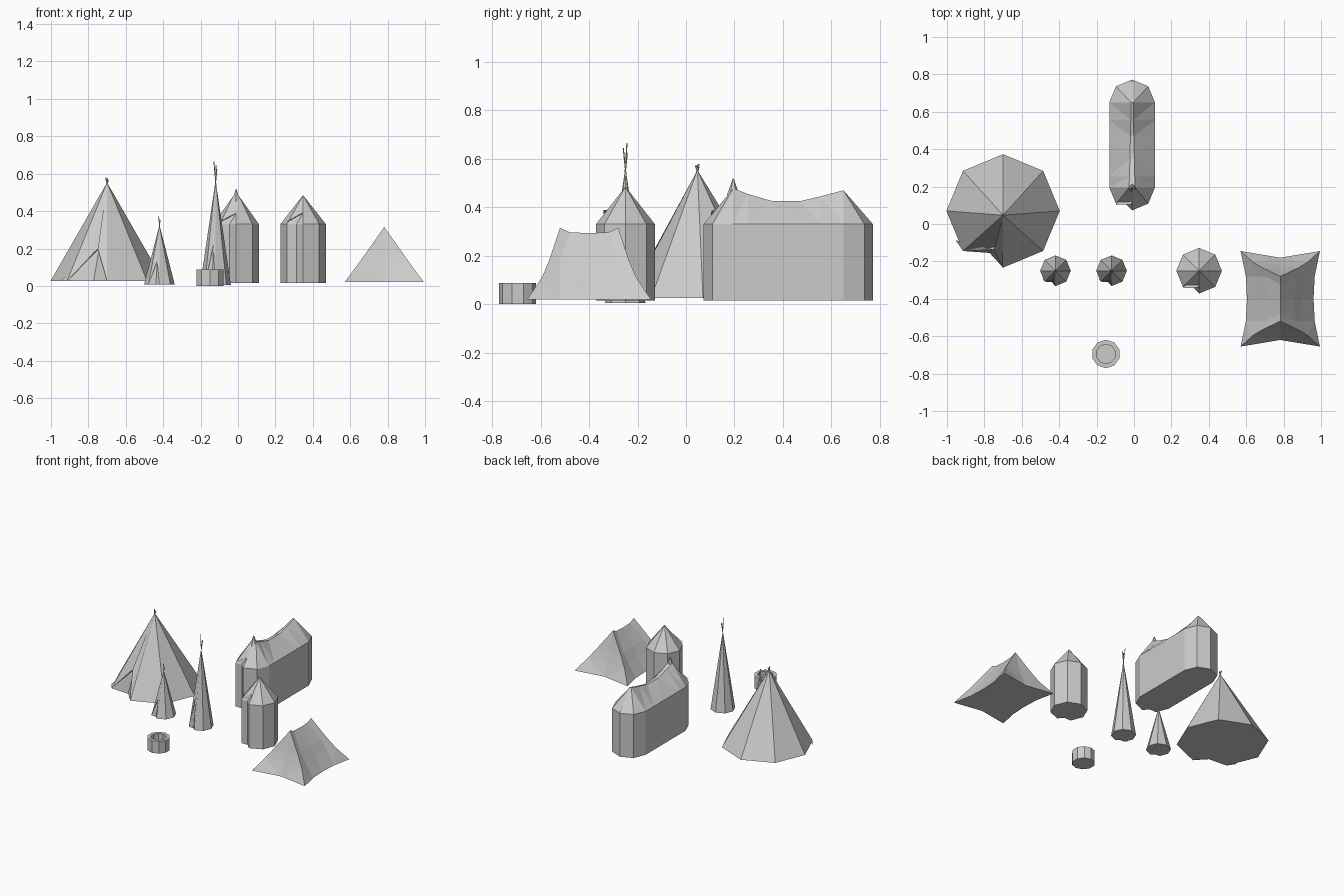
import bpy, bmesh
from math import sin, cos, radians
from mathutils import Vector

if "Cube" in bpy.data.objects:
    bpy.data.objects.remove(bpy.data.objects["Cube"])


def make(name, verts, faces, loc=(0, 0, 0)):
    bm = bmesh.new()
    vs = [bm.verts.new(Vector(v) + Vector(loc)) for v in verts]
    for f in faces:
        bm.faces.new([vs[i] for i in f])
    bmesh.ops.remove_doubles(bm, verts=bm.verts, dist=0.0005)
    bmesh.ops.triangulate(bm, faces=[f for f in bm.faces if len(f.verts) in (4, 5)])
    bmesh.ops.recalc_face_normals(bm, faces=bm.faces)
    me = bpy.data.meshes.new(name)
    bm.to_mesh(me)
    bm.free()
    ob = bpy.data.objects.new(name, me)
    bpy.context.collection.objects.link(ob)
    return ob


def stick(name, a, b, r):
    a, b = Vector(a), Vector(b)
    bpy.ops.mesh.primitive_cylinder_add(vertices=5, radius=r, depth=(b - a).length, location=(a + b) / 2)
    ob = bpy.context.object
    ob.name = name
    ob.rotation_mode = 'QUATERNION'
    ob.rotation_quaternion = (b - a).to_track_quat('Z', 'Y')


def polar(deg, r, z):
    return Vector((r * cos(radians(deg)), r * sin(radians(deg)), z))


# Conical tents: eight sides, recessed doorway in the front-left panel, flap folded back
def cone_tent(name, x, y, r, z0, top, tip, door, apex_y, pole_r, spread):
    rim = [polar(45 * k, r, z0) for k in range(8)]
    apex = Vector((0, apex_y, top))
    left, right = rim[5], rim[6]
    head = left.lerp(right, 0.7).lerp(apex, door)
    inner = left.lerp(right, 0.6) * 0.84
    inner.z = z0
    verts = rim + [apex, head, inner]
    faces = [(k, (k + 1) % 8, 8) for k in range(8) if k != 5]
    faces += [(5, 9, 8), (9, 6, 8), (5, 10, 9), (10, 6, 9), (0, 1, 2, 3, 4, 5, 10, 6, 7)]
    make(name, verts, faces, (x, y, 0))
    fold = left.lerp(rim[4], 0.3) * 1.05
    fold.z = z0
    lip = right * 1.02
    lip.z = z0
    h2 = head + Vector((-0.02, -0.05, 0.0)) * r
    make(name + "_flap_left", [left, fold, h2, head], [(0, 1, 2), (0, 2, 3)], (x, y, 0))
    make(name + "_flap_right", [right, lip, h2, apex], [(0, 1, 2), (1, 3, 2)], (x, y, 0))
    base = top - (tip - top) * 0.6
    for i, (dx, dy) in enumerate([(-1, 0.7), (0.3, -1), (0.8, 0.8)]):
        d = Vector((dx, dy, 0)) * spread
        c = Vector((x, y + apex_y, 0))
        stick(f"{name}_pole_{i}", c - d * 0.6 + Vector((0, 0, base)),
              c + d + Vector((0, 0, tip - 0.02 * i * (tip - top) / 0.1)), pole_r)


cone_tent("large_tent", -0.70, 0.07, 0.303, 0.025, 0.553, 0.578, 0.33, -0.023, 0.004, 0.007)
cone_tent("small_tent", -0.42, -0.25, 0.082, 0.008, 0.325, 0.372, 0.40, 0, 0.002, 0.005)
cone_tent("tall_tent", -0.12, -0.25, 0.082, 0.005, 0.565, 0.665, 0.38, 0, 0.0025, 0.009)


# Walled huts: half-octagon ends, ridge stations given as (y, z, half width)
def hut(name, x, y, r, z0, eave, ridge):
    n = len(ridge)
    y1 = ridge[-1][0]
    pts, loop, top = [], [], []

    def add(v):
        pts.append(Vector(v))
        return len(pts) - 1

    left = [add((-r, s[0], eave)) for s in ridge]
    right = [add((r, s[0], eave)) for s in ridge]
    ltop = [add((-s[2], s[0], s[1])) for s in ridge]
    rtop = [add((s[2], s[0], s[1])) for s in ridge]
    front = [add(polar(a, r, eave)) for a in (225, 270, 315)]
    back = [add(polar(a, r, eave) + Vector((0, y1, 0))) for a in (45, 90, 135)]
    loop = [left[0]] + front + right + back + left[:0:-1]
    if n == 1:
        loop = [left[0]] + front + right + back
    low = [add((pts[i].x, pts[i].y, z0)) for i in loop]
    faces = []
    m = len(loop)
    for k in range(m):
        if k != 1:
            faces.append((loop[k], loop[(k + 1) % m], low[(k + 1) % m], low[k]))
    # roof sides and flat ridge
    for k in range(n - 1):
        faces += [(left[k], left[k + 1], ltop[k + 1], ltop[k]),
                  (right[k], right[k + 1], rtop[k + 1], rtop[k]),
                  (ltop[k], ltop[k + 1], rtop[k + 1], rtop[k])]
    if n == 1:
        rtop = ltop
    # doorway cut through the front-left wall into the roof
    A, B = pts[front[0]], pts[front[1]]
    peak_l, peak_r = pts[ltop[0]], pts[rtop[0]]
    t1 = add(A.lerp(peak_l, 0.1))
    t2 = add(B.lerp((peak_l + peak_r) / 2, 0.38))
    mid = (A + B) / 2 * 0.82
    mb = add((mid.x, mid.y, z0))
    mt = add((mid.x, mid.y, eave))
    faces += [(left[0], front[0], t1), (left[0], t1, ltop[0]), (t1, t2, ltop[0]),
              (t2, front[1], front[2]), (t2, front[2], rtop[0]),
              (front[2], right[0], rtop[0]),
              (low[1], front[0], mt, mb), (low[2], front[1], mt, mb),
              (front[0], t1, mt), (front[1], t2, mt), (t1, t2, mt),
              tuple(low[:2] + [mb] + low[2:])]
    if n > 1:
        faces.append((t2, rtop[0], ltop[0]))
    ends = [right[-1]] + back + [left[-1]]
    for k in range(4):
        faces.append((ends[k], ends[k + 1], rtop[-1] if k < 2 else ltop[-1]))
    if n > 1:
        faces.append((back[1], ltop[-1], rtop[-1]))
    make(name, pts, faces, (x, y, 0))
    # awning strip over the door
    a, b = pts[t1], pts[t2]
    out = Vector((-0.05, -0.12, 0.0)) * r
    make(name + "_door_lip", [a, b, b + out, a + out], [(0, 1, 2, 3)], (x, y, 0))


hut("round_hut", 0.348, -0.25, 0.122, 0.015, 0.33, [(0, 0.485, 0)])
hut("long_hut", -0.01, 0.195, 0.122, 0.015, 0.33,
    [(0, 0.478, 0.017), (0.06, 0.455, 0.014), (0.155, 0.427, 0.012),
     (0.275, 0.425, 0.009), (0.36, 0.445, 0.007), (0.455, 0.47, 0.006)])
bpy.ops.mesh.primitive_cone_add(vertices=6, radius1=0.027, radius2=0.002, depth=0.07,
                                location=(-0.01, 0.195, 0.483))
bpy.context.object.name = "long_hut_peak"

# Ridge tent with concave cloth; each level: z, front mid y, corner, side x at two stations
levels = [(0.02, 0.22, (0.212, 0.255), 0.184, 0.178),
          (0.11, 0.182, (0.145, 0.195), 0.125, 0.118),
          (0.18, 0.158, (0.095, 0.165), 0.082, 0.076),
          (0.315, 0.12, (0, 0.12), 0, 0)]
verts, faces = [], []
for i, (z, fy, (cx, cy), sa, sb) in enumerate(levels):
    za, zb = (0.297, 0.293) if i == 3 else (z, z)
    ay = 0.08 if i == 3 else 0.12
    verts += [(0, -fy, z), (cx, -cy, z), (sa, -ay, za), (sb, 0, zb), (sa, ay, za), (cx, cy, z),
              (0, fy, z), (-cx, cy, z), (-sa, ay, za), (-sb, 0, zb), (-sa, -ay, za), (-cx, -cy, z)]
# collapse the top ring onto the ridge
keys, remap, uniq = {}, [], []
for v in verts:
    k = tuple(round(c, 4) + 0.0 for c in v)
    if k not in keys:
        keys[k] = len(uniq)
        uniq.append(v)
    remap.append(keys[k])
for i in range(3):
    for k in range(12):
        q = [i * 12 + k, i * 12 + (k + 1) % 12, (i + 1) * 12 + (k + 1) % 12, (i + 1) * 12 + k]
        faces.append(tuple(dict.fromkeys(remap[j] for j in q)))
faces.append(tuple(range(12)))
make("ridge_tent", uniq, faces, (0.782, -0.40, 0))

# Fire ring: hollow ten-sided pot with a floor
prof = [(0.076, 0.0), (0.076, 0.088), (0.052, 0.088), (0.052, 0.03)]
verts = [polar(36 * k + 18, r, z) for r, z in prof for k in range(10)]
faces = [(i * 10 + k, i * 10 + (k + 1) % 10, (i + 1) * 10 + (k + 1) % 10, (i + 1) * 10 + k)
         for i in range(3) for k in range(10)]
faces += [tuple(range(10)), tuple(range(30, 40))]
make("fire_ring", verts, faces, (-0.15, -0.695, 0))
